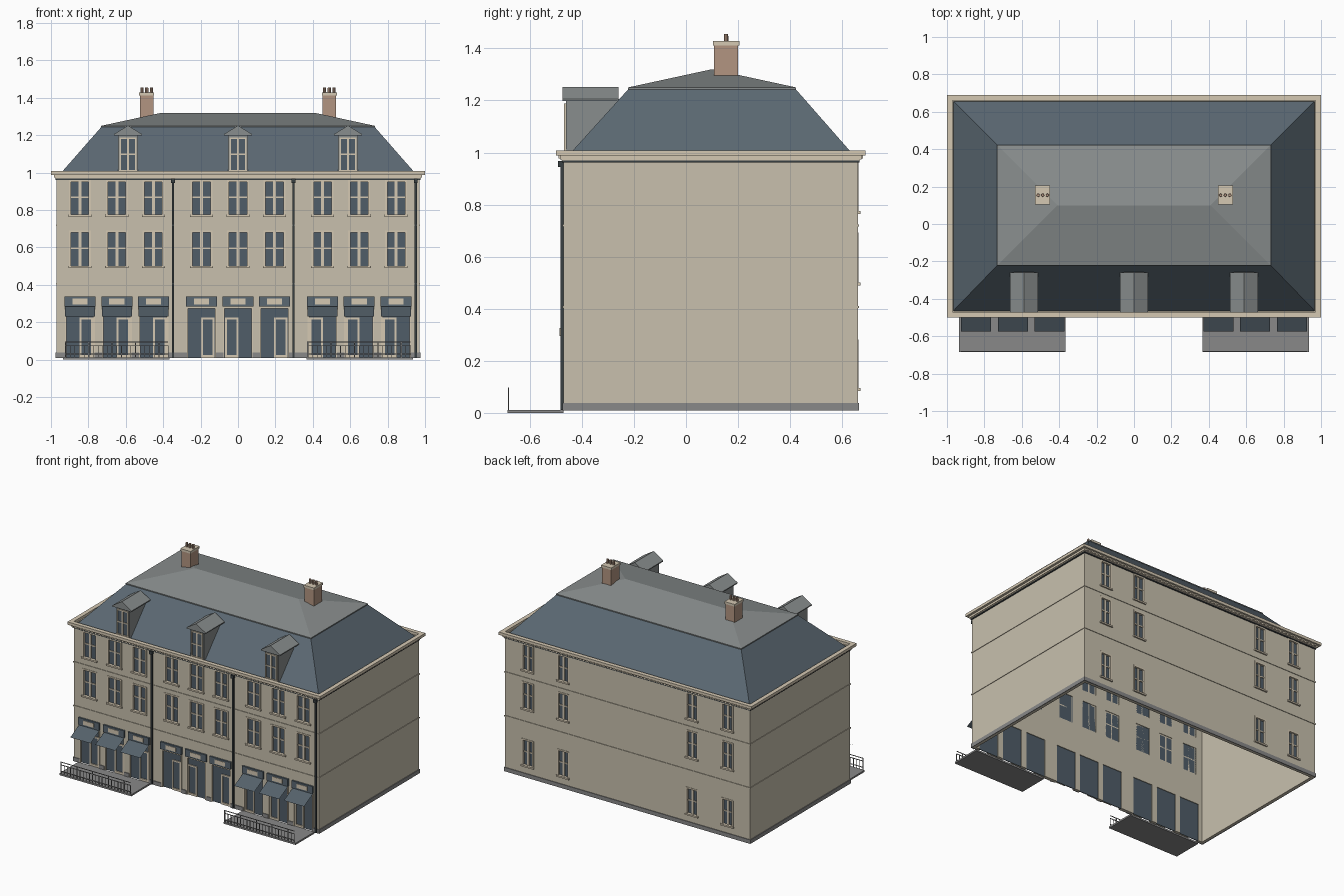
import bpy, bmesh
from mathutils import Vector

cube = bpy.data.objects.get("Cube")
if cube:
    bpy.data.objects.remove(cube, do_unlink=True)


def material(name, r, g, b):
    m = bpy.data.materials.new(name)
    m.use_nodes = True
    m.diffuse_color = (r, g, b, 1)
    m.node_tree.nodes["Principled BSDF"].inputs["Base Color"].default_value = (r, g, b, 1)
    return m


STONE = material("wall stone", .58, .53, .42)
TRIM = material("pale trim", .66, .58, .45)
SLATE = material("blue slate", .105, .14, .17)
GLASS = material("dark glass", .08, .11, .14)
LEAD = material("grey lead", .25, .27, .27)
PAVING = material("grey paving", .25, .25, .25)
BRICK = material("pink brick", .45, .30, .22)
IRON = material("dark iron", .04, .05, .055)
CANVAS = material("awning canvas", .09, .12, .145)


def finish(name, bm, mat):
    me = bpy.data.meshes.new(name)
    bm.to_mesh(me)
    bm.free()
    me.materials.append(mat)
    ob = bpy.data.objects.new(name, me)
    bpy.context.collection.objects.link(ob)
    return ob


def part(name, mat, boxes):
    """One object from boxes given as (x0, x1, y0, y1, z0, z1)."""
    bm = bmesh.new()
    for x0, x1, y0, y1, z0, z1 in boxes:
        for v in bmesh.ops.create_cube(bm, size=1)["verts"]:
            v.co = Vector((x1 if v.co.x > 0 else x0, y1 if v.co.y > 0 else y0,
                           z1 if v.co.z > 0 else z0))
    return finish(name, bm, mat)


def faces(name, mat, polys):
    bm = bmesh.new()
    for p in polys:
        bm.faces.new([bm.verts.new(c) for c in p])
    bmesh.ops.remove_doubles(bm, verts=bm.verts, dist=.0001)
    return finish(name, bm, mat)


X, FRONT, BACK, THICK = .97, -.47, .66, .02


def ring(out, width, z0, z1):
    """Four boxes running round the walls."""
    a, f, b = X + out, FRONT - out, BACK + out
    return [(-a, a, f, f + width, z0, z1), (-a, a, b - width, b, z0, z1),
            (-a, -a + width, f + width, b - width, z0, z1),
            (a - width, a, f + width, b - width, z0, z1)]


def pierced_wall(name, y, holes, facing):
    """Wall sheet with rectangular openings, thickened inwards."""
    xs = sorted({-X, X} | {v for h in holes for v in h[:2]})
    zs = sorted({.01, .97} | {v for h in holes for v in h[2:]})
    quads = []
    for a, b in zip(xs, xs[1:]):
        for c, d in zip(zs, zs[1:]):
            mx, mz = (a + b) / 2, (c + d) / 2
            if not any(h[0] < mx < h[1] and h[2] < mz < h[3] for h in holes):
                q = [(a, y, c), (b, y, c), (b, y, d), (a, y, d)]
                quads.append(q if facing < 0 else q[::-1])
    ob = faces(name, STONE, quads)
    mod = ob.modifiers.new("thickness", 'SOLIDIFY')
    mod.thickness, mod.offset = THICK, -1


# Bay layout
bays = [-.845, -.648, -.452, -.195, 0, .195, .452, .648, .845]
terrace_bays = [c for c in bays if abs(c) > .3]
floors = [(.495, .69), (.77, .96)]
front_windows = [(c - .056, c + .056, a, b) for c in bays for a, b in floors]
shops = [(c - .078, c + .078, .01, .28) for c in bays]
back_windows = [(c - .045, c + .045, a, b) for c in (-.79, -.51, .51, .79)
                for a, b in floors + [(.09, .28)]]

# Walls
pierced_wall("front_wall", FRONT, front_windows + shops, -1)
pierced_wall("back_wall", BACK, back_windows, 1)
part("side_walls", STONE, [(s * X - (THICK if s > 0 else 0), s * X + (0 if s > 0 else THICK),
                            FRONT + THICK, BACK - THICK, .01, .97) for s in (-1, 1)])
part("string_courses", STONE, ring(.004, .004, .402, .41) + ring(.004, .004, .715, .723))

# Plinth, broken at the shop openings
edges = [-X - .005] + [v for s in shops for v in s[:2]] + [X + .005]
part("plinth", PAVING, ring(.005, .01, .01, .038)[1:] +
     [(a, b, FRONT - .005, FRONT + .005, .01, .038) for a, b in zip(edges[::2], edges[1::2])])


# Windows
def windows(name, holes, y, s):
    frame, glass = [], []
    for a, b, c, d in holes:
        m, t = (a + b) / 2, .009
        bar = c + (d - c) * .52

        def strip(x0, x1, z0, z1, out, deep):
            ys = sorted((y + s * out, y - s * deep))
            frame.append((x0, x1, *ys, z0, z1))
        strip(a - .003, a + t, c, d, .003, .016)
        strip(b - t, b + .003, c, d, .003, .016)
        strip(a, b, d - t, d + .002, .003, .016)
        strip(a - .006, b + .006, c - .006, c + .005, .01, .016)
        strip(m - .008, m + .008, c, d, -.005, .016)
        strip(a, b, bar - .004, bar + .004, -.006, .016)
        ys = sorted((y - s * .012, y - s * .016))
        glass.append((a, b, *ys, c, d))
    part(name + "_frames", TRIM, frame)
    part(name + "_glass", GLASS, glass)


windows("front_window", front_windows, FRONT, -1)
windows("back_window", back_windows, BACK, 1)

# Shop fronts: glazing, door surrounds, sign boards and blank plates
part("shop_glass", GLASS, [(a, b, FRONT + .01, FRONT + .015, c, d) for a, b, c, d in shops])
surrounds = []
for i, (a, b, c, d) in enumerate(shops):
    y0, y1, t = FRONT - .002, FRONT + .012, .007
    surrounds += [(a - .002, a + t, y0, y1, c, d), (b - t, b + .002, y0, y1, c, d),
                  (a, b, y0, y1, d - t, d)]
    m = (a + b) / 2
    right = i in (0, 1, 2, 3, 5)
    l, r = (m - .002, b - .008) if right else (a + .008, m + .002)
    y0 = FRONT + .003
    surrounds += [(l, l + .01, y0, y1, c, .225), (r - .01, r, y0, y1, c, .225),
                  (l, r, y0, y1, .215, .225), (l, r, y0, y1, c, .025)]
part("shop_surrounds", TRIM, surrounds)
part("sign_boards", SLATE, [(c - .083, c + .083, FRONT - .012, FRONT, .285, .337) for c in bays])
part("sign_plates", TRIM, [(c - .041, c + .041, FRONT - .015, FRONT - .012, .296, .326)
                           for c in bays])

# Awnings over the terrace bays
faces("awnings", CANVAS, [[(c - .08, FRONT, .284), (c - .08, -.575, .23),
                           (c + .08, -.575, .23), (c + .08, FRONT, .284)] for c in terrace_bays])

# Terraces and railings
part("terraces", PAVING, [(c - .285, c + .285, -.685, FRONT, 0, .012) for c in (-.65, .65)])
rails = []
for c in (-.648, .648):
    for z in (.03, .075, .095):
        rails.append((c - .275, c + .275, -.684, -.68, z - .002, z + .002))
    for i in range(23):
        x, w = c - .275 + i * .025, .003 if i % 5 == 0 else .0015
        rails.append((x - w, x + w, -.684, -.68, .012, .097 if i % 5 == 0 else .075))
part("railings", PAVING, rails)

# Drainpipes with hoppers
pipes = []
for x in (-.348, .297, .95):
    pipes += [(x - .006, x + .006, FRONT - .012, FRONT, .012, .965),
              (x - .01, x + .01, FRONT - .022, FRONT, .945, .968)]
part("drainpipes", IRON, pipes)

# Cornice, with the shadow moulding and dentils below
part("lower_moulding", IRON, ring(.006, .012, .962, .969))
part("cornice", TRIM, ring(.014, .02, .974, .99) + ring(.03, .03, .988, 1.008) +
     ring(.009, .012, .969, .974))
n = 64
dentils = []
for i in range(n):
    x = -X + 2 * X * (i + .5) / n
    dentils += [(x - .007, x + .007, FRONT - .02, FRONT - .01, .978, .989),
                (x - .007, x + .007, BACK + .01, BACK + .02, .978, .989)]
part("dentils", TRIM, dentils)


# Mansard roof
def rect(x, y0, y1, z):
    return [(-x, y0, z), (x, y0, z), (x, y1, z), (-x, y1, z)]


def skirt(lo, hi):
    return [[lo[i], lo[(i + 1) % 4], hi[(i + 1) % 4], hi[i]] for i in range(4)]


faces("lower_roof", SLATE, skirt(rect(.974, -.472, .664, .967), rect(.73, -.22, .42, 1.245)))
eave, lip = rect(.733, -.223, .423, 1.243), rect(.733, -.223, .423, 1.25)
A, B = (-.41, .1, 1.32), (.41, .1, 1.32)
faces("upper_roof", LEAD, skirt(eave, lip) + [
    [lip[0], lip[1], B, A], [lip[1], lip[2], B], [lip[2], lip[3], A, B], [lip[3], lip[0], A]])

# Dormers
for label, x in (("right", -.588), ("middle", 0), ("left", .588)):
    part(label + "_dormer_body", LEAD, [(x - .053, x + .053, -.46, -.25, 1.0, 1.205)])
    ends = [[(x - .076, y, 1.198), (x + .076, y, 1.198), (x + .076, y, 1.205),
             (x, y, 1.252), (x - .076, y, 1.205)] for y in (-.474, -.26)]
    f, b = ends
    faces(label + "_dormer_roof", LEAD, [f, b[::-1]] + [
        [f[i], b[i], b[(i + 1) % 5], f[(i + 1) % 5]] for i in range(5)])
    part(label + "_dormer_glass", GLASS, [(x - .041, x + .041, -.464, -.459, 1.012, 1.185)])
    part(label + "_dormer_frame", TRIM, [
        (x + a, x + b, -.468, -.459, c, d) for a, b, c, d in (
            (-.045, -.037, 1.01, 1.187), (.037, .045, 1.01, 1.187), (-.045, .045, 1.18, 1.188),
            (-.048, .048, 1.005, 1.014), (-.006, .006, 1.01, 1.185), (-.04, .04, 1.095, 1.103))])

# Chimneys with caps and pots
for label, x in (("right", -.488), ("left", .488)):
    part(label + "_chimney", BRICK, [(x - .036, x + .036, .108, .2, 1.27, 1.415)])
    part(label + "_chimney_cap", TRIM, [(x - .04, x + .04, .103, .205, 1.412, 1.428)])
    bm = bmesh.new()
    for dx in (-.025, 0, .025):
        pot = bmesh.ops.create_cone(bm, cap_ends=True, segments=8, radius1=.009,
                                    radius2=.008, depth=.03)["verts"]
        bmesh.ops.translate(bm, verts=pot, vec=(x + dx, .154, 1.441))
    finish(label + "_chimney_pots", bm, BRICK)
